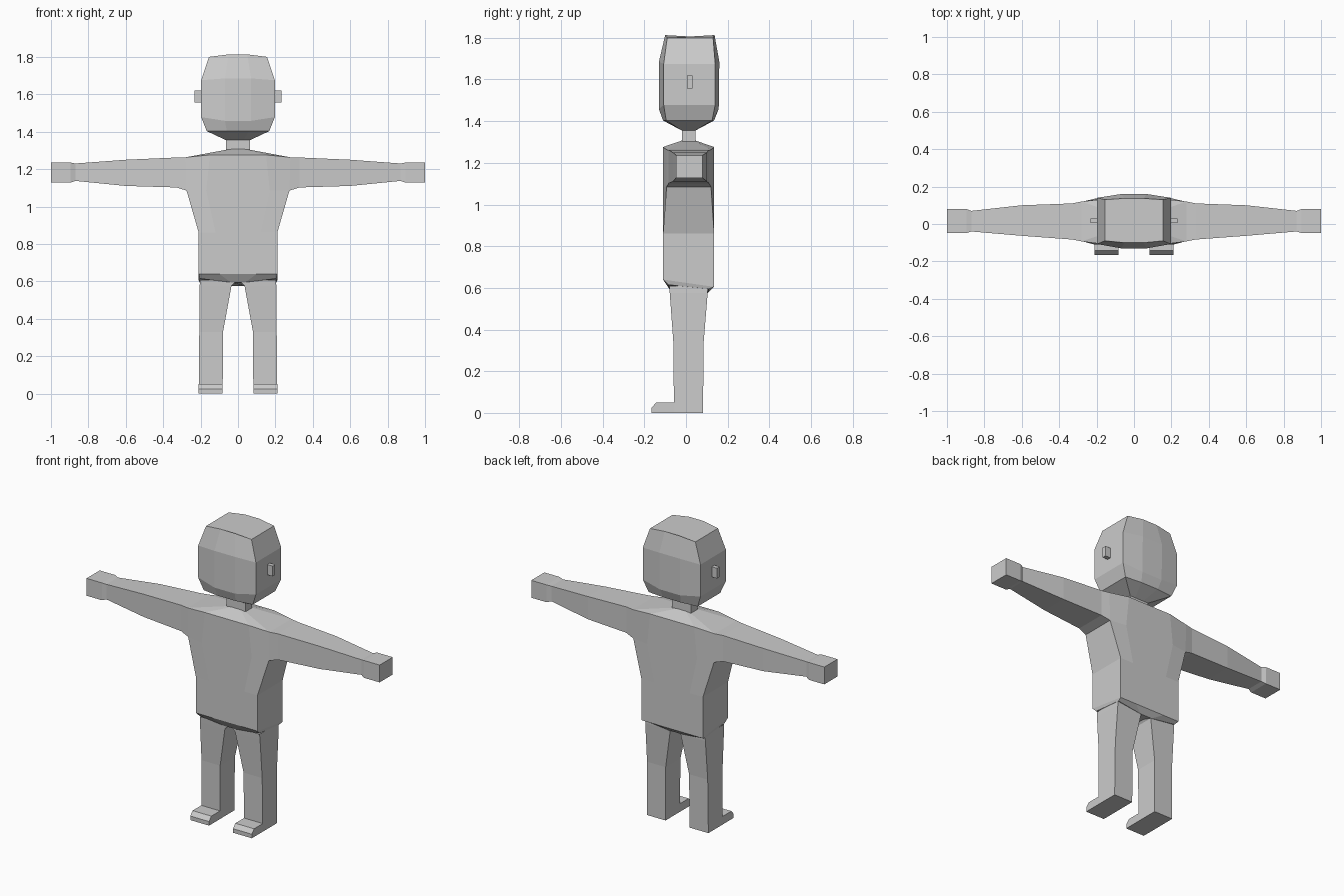
import bpy
import bmesh

if "Cube" in bpy.data.objects:
    bpy.data.objects.remove(bpy.data.objects["Cube"])

grey = bpy.data.materials.new("plain grey")
grey.diffuse_color = (0.6, 0.6, 0.6, 1)
grey.use_nodes = True
grey.node_tree.nodes["Principled BSDF"].inputs["Base Color"].default_value = grey.diffuse_color


def loft(bm, rings, caps=(False, False)):
    """Skin a series of closed rings with the same point count."""
    vs = [[bm.verts.new(p) for p in r] for r in rings]
    n = len(vs[0])
    for a, b in zip(vs, vs[1:]):
        for i in range(n):
            j = (i + 1) % n
            bm.faces.new((a[i], a[j], b[j], b[i]))
    if caps[0]:
        bm.faces.new(vs[0][::-1])
    if caps[1]:
        bm.faces.new(vs[-1])


def finish(name, bm):
    bmesh.ops.remove_doubles(bm, verts=bm.verts, dist=0.0005)
    bmesh.ops.recalc_face_normals(bm, faces=bm.faces)
    me = bpy.data.meshes.new(name)
    bm.to_mesh(me)
    bm.free()
    me.materials.append(grey)
    ob = bpy.data.objects.new(name, me)
    bpy.context.collection.objects.link(ob)
    return ob


def body_ring(z, w, m, yf, yfm, yb, ybm, dz=0.0, slope=0.0):
    """Eight points: corners at +-w, bulged inner columns at +-m."""
    zb = z + slope
    return [(-w, yf, z), (-m, yfm, z + dz), (m, yfm, z + dz), (w, yf, z),
            (w, yb, zb), (m, ybm, zb + dz), (-m, ybm, zb + dz), (-w, yb, zb)]


def rect(x, yf, yb, zb, zt):
    return [(x, yf, zb), (x, yb, zb), (x, yb, zt), (x, yf, zt)]


# Torso with shoulders and arms
bm = bmesh.new()
loft(bm, [
    body_ring(0.615, 0.205, 0.04, -0.085, -0.08, 0.11, 0.105, -0.02, -0.02),
    body_ring(0.64, 0.21, 0.10, -0.11, -0.11, 0.135, 0.135, 0, -0.035),
    body_ring(0.86, 0.21, 0.12, -0.11, -0.11, 0.135, 0.135),
    body_ring(1.085, 0.275, 0.17, -0.093, -0.11, 0.12, 0.135),
    body_ring(1.263, 0.28, 0.15, -0.093, -0.11, 0.12, 0.135, 0.013),
    body_ring(1.303, 0.065, 0.03, -0.02, -0.02, 0.045, 0.045, 0.004),
], caps=(True, False))
# Open the shoulder sides so the arms continue from them
sides = [f for f in bm.faces
         if all(abs(v.co.x) > 0.27 and v.co.z > 1.08 for v in f.verts)]
bmesh.ops.delete(bm, geom=sides, context='FACES_ONLY')
for s in (-1, 1):
    loft(bm, [
        [(s * 0.275, -0.093, 1.085), (s * 0.275, 0.12, 1.085),
         (s * 0.28, 0.12, 1.263), (s * 0.28, -0.093, 1.263)],
        rect(s * 0.33, -0.083, 0.11, 1.102, 1.262),
        rect(s * 0.60, -0.063, 0.10, 1.11, 1.25),
        rect(s * 0.87, -0.04, 0.07, 1.137, 1.23),
        rect(s * 0.895, -0.048, 0.08, 1.128, 1.235),
        rect(s * 1.00, -0.048, 0.08, 1.128, 1.235),
    ], caps=(False, True))
finish("torso_and_arms", bm)

# Neck and head
bm = bmesh.new()
loft(bm, [
    body_ring(1.30, 0.065, 0.03, -0.02, -0.02, 0.045, 0.045),
    body_ring(1.355, 0.065, 0.03, -0.02, -0.02, 0.045, 0.045),
    body_ring(1.403, 0.167, 0.06, -0.095, -0.11, 0.125, 0.135),
    body_ring(1.478, 0.197, 0.07, -0.107, -0.13, 0.14, 0.157, -0.02),
    body_ring(1.675, 0.197, 0.07, -0.107, -0.13, 0.14, 0.16, 0.01),
    body_ring(1.80, 0.155, 0.05, -0.09, -0.10, 0.13, 0.137, 0.013),
], caps=(False, True))
finish("neck_and_head", bm)

# Ears
for s, side in ((-1, "left"), (1, "right")):
    bm = bmesh.new()
    loft(bm, [rect(s * 0.19, 0.005, 0.03, 1.557, 1.62),
              rect(s * 0.233, 0.005, 0.03, 1.557, 1.62)], caps=(False, True))
    finish(side + "_ear", bm)

# Legs and feet
for s, side in ((-1, "left"), (1, "right")):
    bm = bmesh.new()
    loft(bm, [[(s * x, y, z) for x, y in ((a, f), (b, f), (b, k), (a, k))]
              for z, a, b, f, k in ((0.608, 0.005, 0.203, -0.08, 0.105),
                                    (0.575, 0.035, 0.205, -0.078, 0.104),
                                    (0.33, 0.08, 0.207, -0.06, 0.084),
                                    (0.0, 0.082, 0.21, -0.058, 0.082))],
         caps=(False, True))
    finish(side + "_leg", bm)

    bm = bmesh.new()
    profile = ((-0.058, 0), (-0.165, 0), (-0.165, 0.025),
               (-0.143, 0.05), (-0.058, 0.05))
    loft(bm, [[(s * x, y, z) for y, z in profile] for x in (0.082, 0.21)],
         caps=(True, True))
    finish(side + "_foot", bm)
